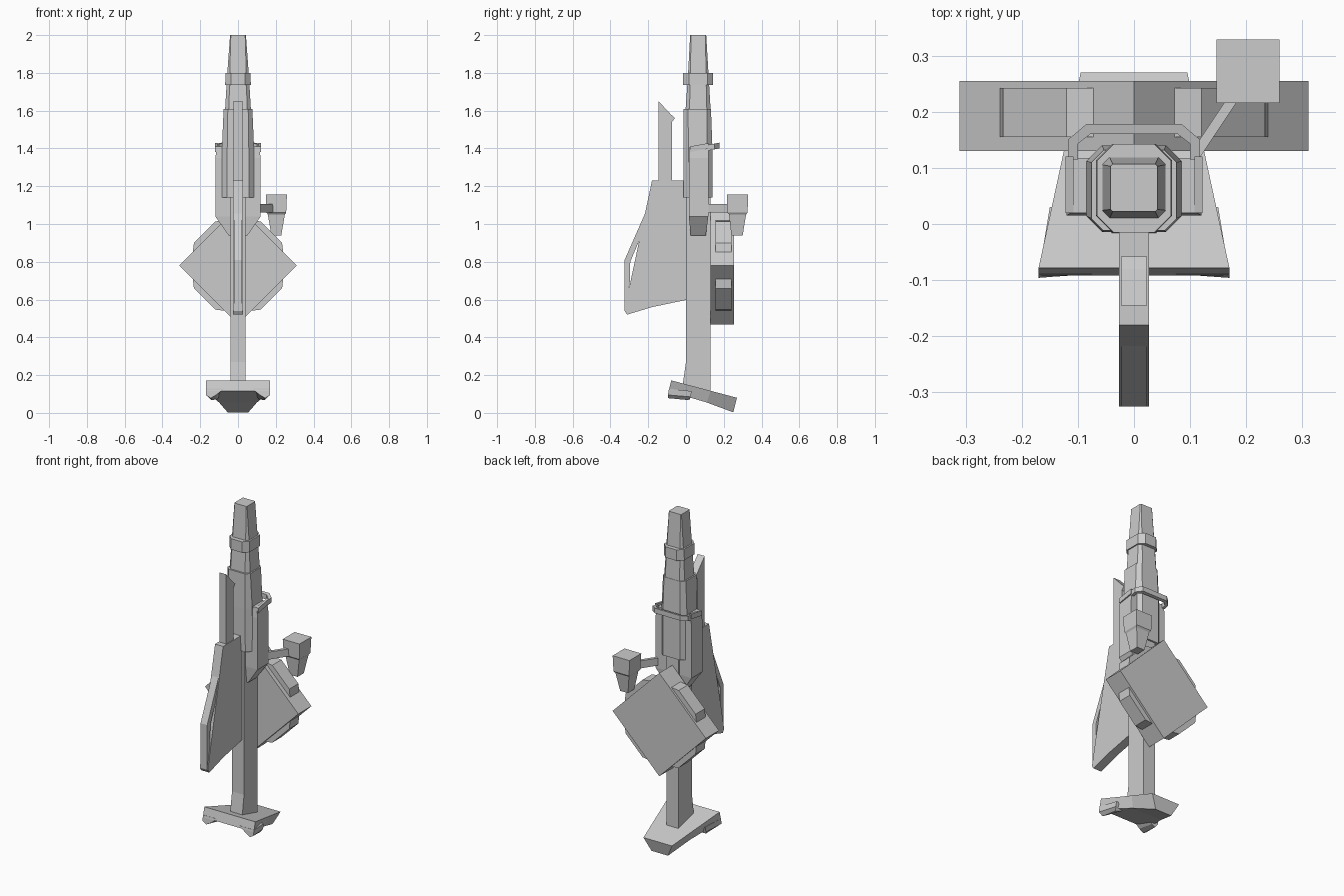
import bpy, bmesh, math
from mathutils import Matrix, Vector


def finish(name, bm):
    bmesh.ops.recalc_face_normals(bm, faces=bm.faces)
    me = bpy.data.meshes.new(name)
    bm.to_mesh(me)
    bm.free()
    ob = bpy.data.objects.new(name, me)
    bpy.context.collection.objects.link(ob)
    return ob


def skin(name, rings):
    """Closed solid through rings with equal point counts."""
    bm = bmesh.new()
    vs = [[bm.verts.new(p) for p in r] for r in rings]
    n = len(vs[0])
    for a, b in zip(vs, vs[1:]):
        for i in range(n):
            bm.faces.new((a[i], a[(i + 1) % n], b[(i + 1) % n], b[i]))
    bm.faces.new(vs[0])
    bm.faces.new(vs[-1])
    return finish(name, bm)


def rect(z, hx, y0, y1, c=0.0, cx=0.0):
    """Horizontal section, optionally with chamfered corners."""
    if c:
        p = [(hx, y0 + c), (hx, y1 - c), (hx - c, y1), (c - hx, y1),
             (-hx, y1 - c), (-hx, y0 + c), (c - hx, y0), (hx - c, y0)]
    else:
        p = [(hx, y0), (hx, y1), (-hx, y1), (-hx, y0)]
    return [(cx + x, y, z) for x, y in p]


def side_plate(name, yz, hx):
    return skin(name, [[(s * hx, y, z) for y, z in yz] for s in (-1, 1)])


# Barrel, muzzle collar and sleeve
skin("barrel", [rect(1.14, .068, -.005, .13, .02), rect(1.61, .068, -.002, .13, .02),
                rect(1.78, .058, .01, .12, .014), rect(2.0, .042, .022, .107, .004)])
skin("muzzle_collar", [rect(1.735, .068, -.015, .143, .03), rect(1.80, .066, -.015, .143, .03)])
skin("barrel_sleeve", [rect(1.14, .085, -.012, .14, .028), rect(1.40, .085, -.014, .14, .028),
                       rect(1.61, .076, -.012, .132, .022)])

# Receiver with a tapered lower end
skin("receiver", [rect(.94, .05, .025, .105), rect(1.04, .12, .015, .118),
                  rect(1.35, .12, .015, .118), rect(1.41, .112, .02, .118)])

# Slanted band wrapping the rear of the receiver
half = [(.118, .115), (.118, .15), (.085, .178)]
inner = [(.10, .115), (.10, .143), (.078, .160)]
outline = half + [(-x, y) for x, y in reversed(half)] + [(-x, y) for x, y in inner] \
    + [(x, y) for x, y in reversed(inner)]
skin("rear_band", [[(x, y, 1.385 + .2 * (y - .1) + h) for x, y in outline] for h in (0, .03)])
for s in (-1, 1):
    skin("band_arm", [[(s * x, y, 1.382 + .18 * (y - .03) + h) for x, y in
                       ((.108, .02), (.122, .02), (.122, .12), (.108, .12))] for h in (0, .03)])

# Long central spine
side_plate("spine", [(-.02, .13), (0, .27), (0, 1.2), (.13, 1.2), (.13, .10)], .04)

# Fin, its edge guard and the upright blade
side_plate("fin", [(.01, 1.23), (-.18, 1.23), (-.297, .68), (-.325, .54),
                   (-.312, .52), (-.18, .56), (.01, .60)], .027)
side_plate("fin_guard", [(-.215, 1.06), (-.325, .81), (-.325, .54), (-.305, .63),
                         (-.297, .70), (-.295, .80), (-.215, .99)], .022)
side_plate("blade", [(-.145, 1.2), (-.145, 1.65), (-.08, 1.58), (-.058, 1.56),
                     (-.075, 1.54), (-.075, 1.2)], .023)

# Diamond box with a raised tapered pad on every edge
def diamond(y, r=.311):
    return [(r, y, .78), (0, y, .78 + r), (-r, y, .78), (0, y, .78 - r)]

skin("diamond_box", [diamond(.13), diamond(.255)])
pad = [(.20, -.125), (.22, -.118), (.25, -.08), (.25, .08), (.22, .118), (.20, .125)]
for k in range(4):
    a = math.radians(45 + 90 * k)
    ca, sa = math.cos(a), math.sin(a)
    skin("edge_pad", [[(n * ca - t * sa, y, .78 + n * sa + t * ca) for n, t in pad]
                      for y in (.155, .242)])

# Side sight pod on a thin arm
skin("sight_pod", [rect(.94, .026, .24, .30, 0, .203), rect(1.05, .045, .228, .318, 0, .203),
                   rect(1.06, .052, .220, .326, 0, .203), rect(1.155, .056, .216, .329, 0, .203)])
skin("sight_arm", [[(x, y, z) for x, y in ((.10, .125), (.115, .115), (.195, .235), (.18, .245))]
                   for z in (1.06, 1.105)])

# Tilted foot plate, narrowing to the rear, and pads beneath its front corners
skin("foot_plate", [[(-.17, -.078, .172), (.17, -.078, .172), (.17, -.092, .115), (-.17, -.092, .115)],
                    [(-.125, .13, .117), (.125, .13, .117), (.10, .11, .055), (-.10, .11, .055)],
                    [(-.095, .27, .08), (.095, .27, .08), (.055, .25, .003), (-.055, .25, .003)]])
for s in (-1, 1):
    skin("foot_pad", [[(s * .075, -.09, .128), (s * .17, -.09, .128), (s * .17, -.096, .095),
                       (s * .145, -.094, .078), (s * .115, -.092, .095)],
                      [(s * .075, .025, .115), (s * .15, .03, .115), (s * .15, .025, .085),
                       (s * .14, .01, .068), (s * .11, .02, .072)]])
